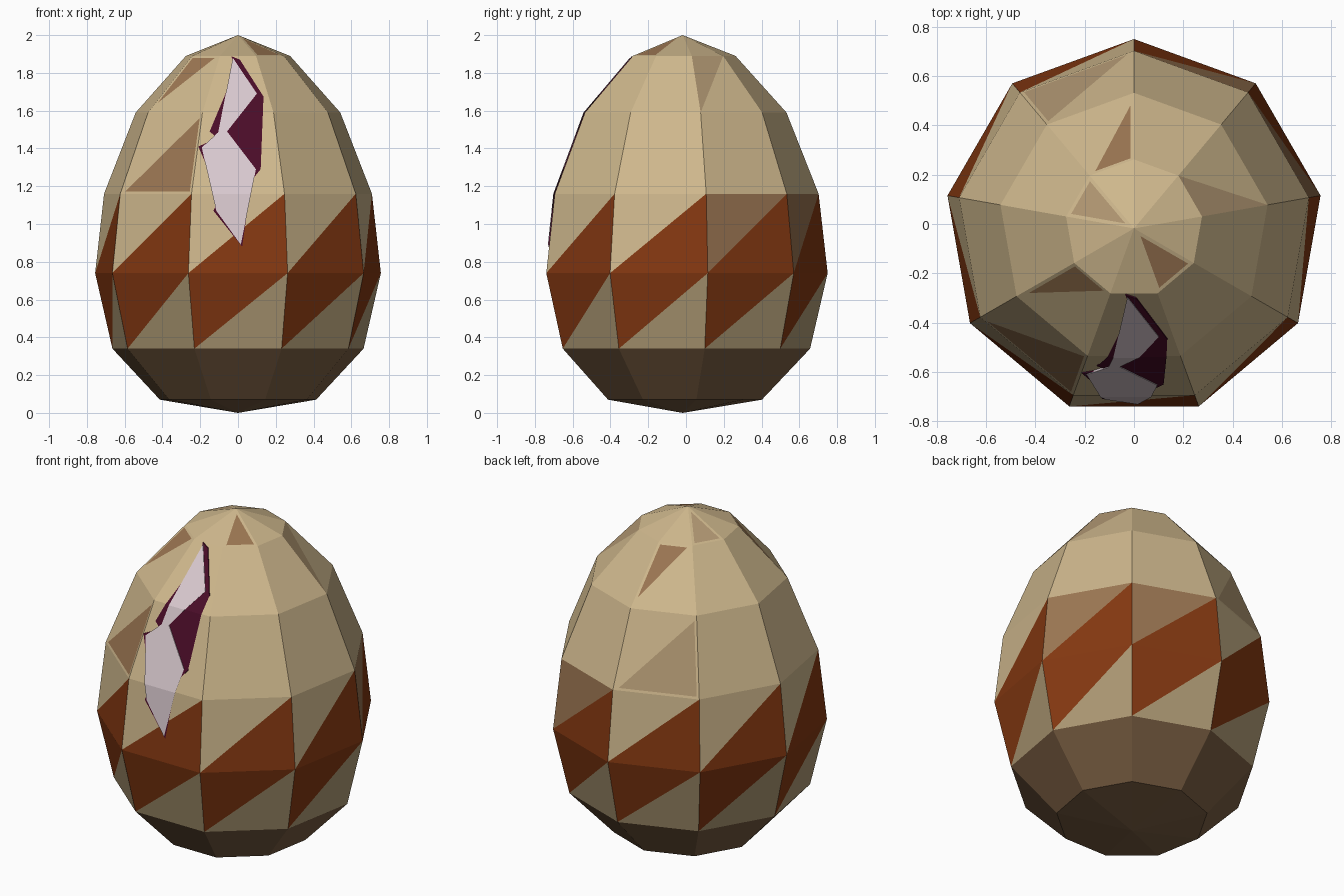
import bpy, bmesh, math

if "Cube" in bpy.data.objects:
    bpy.data.objects.remove(bpy.data.objects["Cube"])

SIDES = 9
CY = -0.018
# (height, radius) of each ring of the shell
RINGS = [(0.07, 0.42), (0.34, 0.675), (0.74, 0.768), (1.16, 0.72), (1.59, 0.55), (1.89, 0.28)]


def srgb(r, g, b):
    lin = [c / 255 / 12.92 if c <= 10 else ((c / 255 + 0.055) / 1.055) ** 2.4 for c in (r, g, b)]
    return (*lin, 1)


def material(name, rgb):
    m = bpy.data.materials.new(name)
    m.diffuse_color = srgb(*rgb)
    m.use_nodes = True
    m.node_tree.nodes["Principled BSDF"].inputs["Base Color"].default_value = m.diffuse_color
    return m


TAN, SHADE, BROWN, RUST, BASE, SPOT = range(6)
shell_mats = [material("tan", (207, 184, 141)), material("dull tan", (172, 152, 115)),
              material("spot brown", (155, 118, 82)), material("rust", (132, 56, 17)),
              material("base brown", (122, 94, 66)), material("faint spot", (178, 152, 115))]
maroon = material("maroon", (74, 12, 40))
pink = material("pale pink", (218, 202, 208))


def finish(bm, name, mats):
    bmesh.ops.recalc_face_normals(bm, faces=bm.faces)
    me = bpy.data.meshes.new(name)
    bm.to_mesh(me)
    bm.free()
    for m in mats:
        me.materials.append(m)
    ob = bpy.data.objects.new(name, me)
    bpy.context.collection.objects.link(ob)
    return ob


# Spots keyed by (band, left corner angle, is upper half); band 5 is the cap
SPOTS = {(3, 210, False): BROWN, (4, 210, True): BROWN, (4, 90, True): BROWN,
         (4, 10, True): SPOT, (3, 90, False): SPOT, (5, 290, False): BROWN,
         (5, 130, False): SPOT}

# Egg shell: nine-sided rings, each panel split along its rising diagonal
bm = bmesh.new()
angles = [10 + 40 * i for i in range(SIDES)]
rings = [[bm.verts.new((r * math.cos(math.radians(a)), CY + r * math.sin(math.radians(a)), z))
          for a in angles] for z, r in RINGS]
bottom = bm.verts.new((0, CY, 0))
top = bm.verts.new((0, CY, 2))
spots = []


def tri(verts, color, key=None):
    f = bm.faces.new(verts)
    f.material_index = color
    if key in SPOTS:
        spots.append((f, SPOTS[key]))


for i, ang in enumerate(angles):
    j = (i + 1) % SIDES
    tri((bottom, rings[0][j], rings[0][i]), BASE)
    for band in range(5):
        a, b = rings[band][i], rings[band][j]
        d, c = rings[band + 1][i], rings[band + 1][j]
        low = up = TAN
        if band == 0:
            low = up = BASE
        elif band == 1:                       # lower half of the stripe
            low, up = SHADE, RUST
        elif band == 2:                       # upper half of the stripe
            low, up = RUST, BROWN if ang in (10, 50) else TAN
        tri((a, b, c), low, (band, ang, False))
        tri((a, c, d), up, (band, ang, True))
    tri((rings[5][i], rings[5][j], top), TAN, (5, ang, False))

# Spots: inset panels
for f, color in spots:
    bmesh.ops.inset_individual(bm, faces=[f], thickness=0.014, use_even_offset=True)
    f.material_index = color
finish(bm, "egg_shell", shell_mats)


def front_y(z):
    """Depth of the front panel at height z."""
    for (z0, r0), (z1, r1) in zip(RINGS, RINGS[1:]):
        if z0 <= z <= z1:
            return CY - (r0 + (r1 - r0) * (z - z0) / (z1 - z0)) * math.cos(math.radians(20))
    return CY


def plate(name, outline, lift, mat):
    """Thin jagged plate that follows the bends of the front panel."""
    bm = bmesh.new()
    bm.faces.new([bm.verts.new((x, 0, z)) for x, z in outline])
    bmesh.ops.triangulate(bm, faces=bm.faces)
    for z, _ in RINGS[2:5]:
        bmesh.ops.bisect_plane(bm, geom=bm.verts[:] + bm.edges[:] + bm.faces[:],
                               plane_co=(0, 0, z), plane_no=(0, 0, 1))
    back = bm.verts[:]
    ext = bmesh.ops.extrude_face_region(bm, geom=bm.faces[:], use_keep_orig=True)
    for v in back:
        v.co.y = front_y(v.co.z) + 0.001
    for v in ext["geom"]:
        if isinstance(v, bmesh.types.BMVert):
            v.co.y = front_y(v.co.z) - lift
    finish(bm, name, [mat])


# Crack: dark rim with a pale core
plate("crack_rim", [
    (-0.035, 1.888), (0.01, 1.87), (0.135, 1.675), (0.05, 1.615), (-0.035, 1.49), (0.12, 1.29),
    (-0.055, 1.075), (0.022, 0.88), (-0.13, 1.07), (-0.09, 1.12), (-0.045, 1.12), (0.04, 1.28),
    (-0.075, 1.43), (-0.135, 1.385), (-0.145, 1.26), (-0.21, 1.41), (-0.11, 1.455),
    (-0.15, 1.49), (-0.11, 1.54), (-0.07, 1.535), (0.0, 1.625), (-0.05, 1.63),
    (-0.02, 1.69), (0.025, 1.695)], 0.005, maroon)
plate("crack_core", [
    (-0.027, 1.88), (0.1, 1.69), (-0.058, 1.49), (0.095, 1.29), (-0.078, 1.08), (0.015, 0.89),
    (-0.115, 1.07), (0.055, 1.29), (-0.085, 1.465), (-0.155, 1.4), (-0.15, 1.3), (-0.192, 1.405),
    (-0.105, 1.485), (0.05, 1.69)], 0.008, pink)
